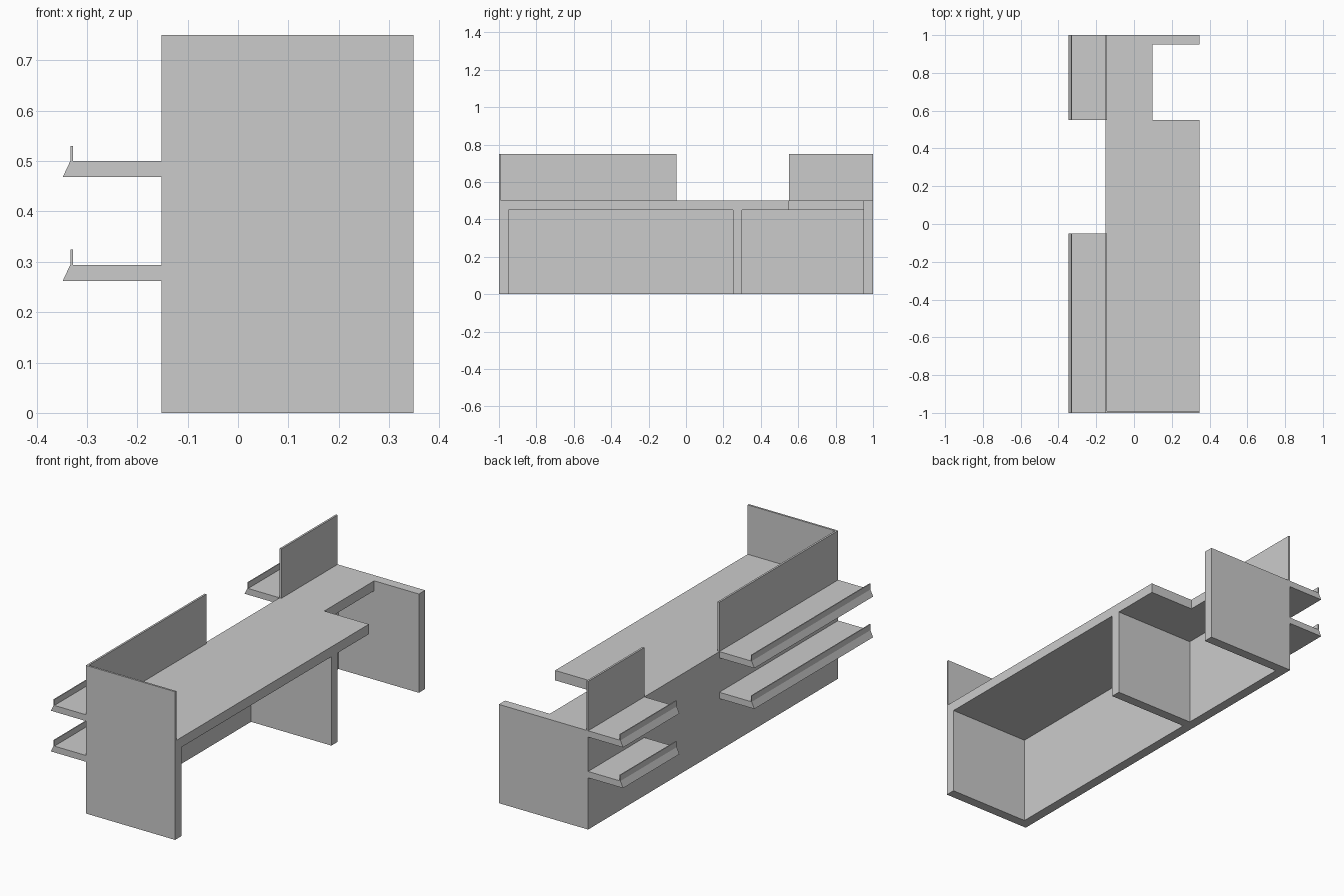
import bpy, bmesh
from mathutils import Vector

if "Cube" in bpy.data.objects:
    bpy.data.objects.remove(bpy.data.objects["Cube"])

BACK, FRONT = -0.152, 0.348    # depth range of the desk body
T = 0.05                       # thick board
THIN = 0.01                    # thin screen board


def prism(name, points, start, end, to_world):
    """Extrude a flat outline from start to end; to_world maps (u, v, w) to xyz."""
    bm = bmesh.new()
    face = bm.faces.new([bm.verts.new(to_world(u, v, start)) for u, v in points])
    result = bmesh.ops.extrude_face_region(bm, geom=[face])
    verts = [g for g in result["geom"] if isinstance(g, bmesh.types.BMVert)]
    move = Vector(to_world(0, 0, end)) - Vector(to_world(0, 0, start))
    bmesh.ops.translate(bm, verts=verts, vec=move)
    bmesh.ops.recalc_face_normals(bm, faces=bm.faces)
    mesh = bpy.data.meshes.new(name)
    bm.to_mesh(mesh)
    bm.free()
    obj = bpy.data.objects.new(name, mesh)
    bpy.context.collection.objects.link(obj)
    return obj


def along_z(u, v, w):
    return (u, v, w)


def along_y(u, v, w):
    return (u, w, v)


def board(name, x, y, z):
    outline = [(x[0], y[0]), (x[1], y[0]), (x[1], y[1]), (x[0], y[1])]
    return prism(name, outline, z[0], z[1], along_z)


# Desk top with a rectangular notch in its right edge
top = [(BACK, -1), (FRONT, -1), (FRONT, 0.55), (0.098, 0.55),
       (0.098, 0.95), (FRONT, 0.95), (FRONT, 1), (BACK, 1)]
prism("desk_top", top, 0.45, 0.5, along_z)

# Back board and the three upright leg boards
board("back_board", (BACK, BACK + T), (-1, 1), (0, 0.45))
for name, y in (("front_leg", -1), ("middle_leg", 0.25), ("rear_leg", 0.95)):
    board(name, (BACK + T, FRONT), (y, y + T), (0, 0.45))

# Thin end screen above the desk top
board("end_screen", (BACK, FRONT), (-1, -1 + THIN), (0.5, 0.75))

# Back screens, each with two lipped shelves behind it
shelf = [(BACK, 0), (BACK, -0.032), (-0.348, -0.032), (-0.333, 0),
         (-0.333, 0.03), (-0.328, 0.03), (-0.328, 0)]
for side, y0, y1 in (("front", -1, -0.05), ("rear", 0.55, 1)):
    screen_start = y0 + THIN if side == "front" else y0
    board(side + "_back_screen", (BACK, BACK + THIN), (screen_start, y1), (0.5, 0.75))
    for level, z in (("lower", 0.294), ("upper", 0.5)):
        outline = [(x, z + dz) for x, dz in shelf]
        prism(f"{side}_{level}_shelf", outline, y0, y1, along_y)
